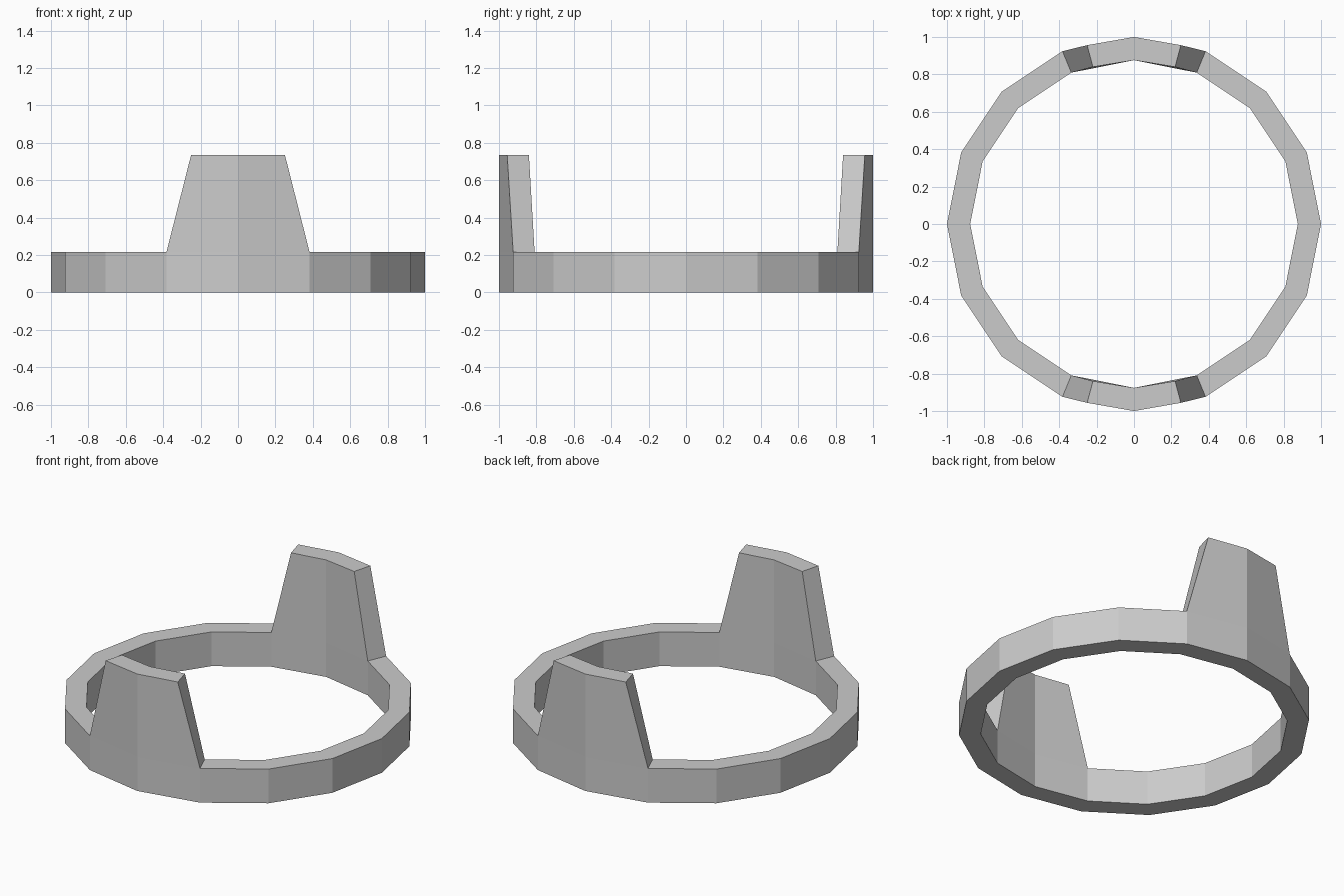
import bpy, bmesh
from math import cos, sin, pi

if "Cube" in bpy.data.objects:
    bpy.data.objects.remove(bpy.data.objects["Cube"])

SIDES, R_OUT, R_IN, BAND_H, TAB_H = 16, 1.0, 0.876, 0.215, 0.735

bm = bmesh.new()


def loop(radius, z):
    return [bm.verts.new((radius * cos(2 * pi * i / SIDES),
                          radius * sin(2 * pi * i / SIDES), z)) for i in range(SIDES)]


# Band: rectangular section swept round a 16-sided ring
loops = [loop(R_OUT, 0), loop(R_OUT, BAND_H), loop(R_IN, BAND_H), loop(R_IN, 0)]
top_faces = []
for k in range(4):
    a, b = loops[k], loops[(k + 1) % 4]
    for i in range(SIDES):
        j = (i + 1) % SIDES
        f = bm.faces.new((a[i], a[j], b[j], b[i]))
        if k == 1:
            top_faces.append(f)

# Tabs: raise the two top faces at front and back, tapering in towards the middle
for s in (1, -1):
    picked = [f for f in top_faces
              if f.is_valid and s * f.calc_center_median().y > 0.85]
    new = bmesh.ops.extrude_face_region(bm, geom=picked)["geom"]
    # Remove any covered faces left inside the tab
    left = [f for f in picked if f.is_valid]
    if left:
        bmesh.ops.delete(bm, geom=left, context="FACES_ONLY")
    for v in (g for g in new if isinstance(g, bmesh.types.BMVert)):
        v.co.z = TAB_H
        if abs(v.co.x) > 0.1:
            v.co.x *= 0.655
            v.co.y = s * (0.956 if abs(v.co.y) > 0.87 else 0.84)

bmesh.ops.recalc_face_normals(bm, faces=bm.faces[:])
mesh = bpy.data.meshes.new("ring_with_tabs")
bm.to_mesh(mesh)
bm.free()
bpy.context.collection.objects.link(bpy.data.objects.new("ring_with_tabs", mesh))
